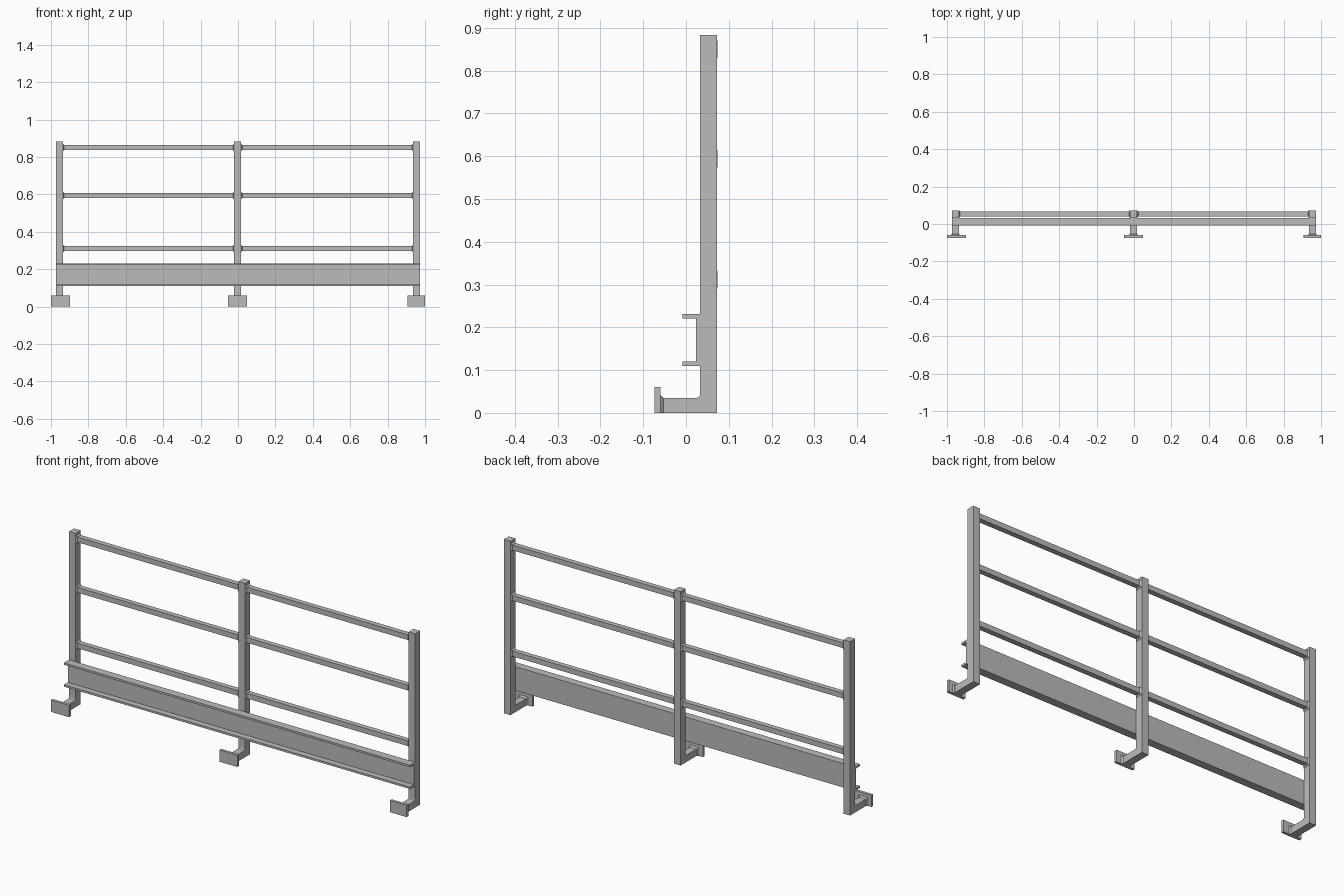
import bpy
import bmesh
from mathutils import Vector

cube = bpy.data.objects.get("Cube")
if cube:
    bpy.data.objects.remove(cube, do_unlink=True)

steel = bpy.data.materials.new("galvanised_grey")
steel.use_nodes = True
grey = (0.5, 0.5, 0.5, 1)
steel.diffuse_color = grey
steel.node_tree.nodes["Principled BSDF"].inputs["Base Color"].default_value = grey


def finish(name, bm):
    bmesh.ops.recalc_face_normals(bm, faces=bm.faces)
    mesh = bpy.data.meshes.new(name)
    bm.to_mesh(mesh)
    bm.free()
    mesh.materials.append(steel)
    obj = bpy.data.objects.new(name, mesh)
    bpy.context.collection.objects.link(obj)
    return obj


def loft(name, sections):
    """Join matching rings of points into a closed solid."""
    bm = bmesh.new()
    rings = [[bm.verts.new(p) for p in ring] for ring in sections]
    n = len(rings[0])
    for a, b in zip(rings, rings[1:]):
        for i in range(n):
            j = (i + 1) % n
            bm.faces.new((a[i], a[j], b[j], b[i]))
    bm.faces.new(rings[0])
    bm.faces.new(rings[-1])
    return finish(name, bm)


def extrude_x(name, profile, x0, x1):
    return loft(name, [[(x, y, z) for y, z in profile] for x in (x0, x1)])


def square(centre, half, axis):
    """Square ring around a centre, perpendicular to the x or y axis."""
    c = Vector(centre)
    u = Vector((0, 1, 0)) if axis == "x" else Vector((1, 0, 0))
    w = Vector((0, 0, 1))
    return [c + half * (a * u + b * w) for a, b in ((-1, -1), (1, -1), (1, 1), (-1, 1))]


HALF = 0.0185
BACK, FRONT, TOP = 0.073, 0.033, 0.883
MID_Y = (BACK + FRONT) / 2
PLATE_BACK = -0.06
posts = {"right": -0.9545, "middle": -0.0025, "left": 0.9545}
plates = {"right": (-1, -0.898), "middle": (-0.053, 0.048), "left": (0.906, 1)}

# Upright posts with a foot turned forward and a small inner weld
post_profile = [(PLATE_BACK, 0), (BACK, 0), (BACK, TOP), (FRONT, TOP),
                (FRONT, 0.042), (0.03, 0.037), (0.025, 0.035), (PLATE_BACK, 0.035)]
for side, x in posts.items():
    extrude_x(side + "_post", post_profile, x - HALF, x + HALF)

    # End plate and the weld collar that joins it to the foot
    x0, x1 = plates[side]
    extrude_x(side + "_foot_plate",
              [(-0.074, 0), (PLATE_BACK, 0), (PLATE_BACK, 0.06), (-0.074, 0.06)], x0, x1)
    loft(side + "_foot_weld", [
        [(x + s * (HALF + g), y, z) for s, z in ((-1, 0), (1, 0), (1, 0.035 + g), (-1, 0.035 + g))]
        for y, g in ((PLATE_BACK, 0.007), (-0.053, 0.0005))])

# Three square rails in two bays, flared by welds at the posts
RAIL, WELD = 0.0132, 0.007
bays = {"right": ("right", "middle"), "left": ("middle", "left")}
for level, z in (("lower", 0.311), ("middle", 0.594), ("top", 0.850)):
    for bay, (a, b) in bays.items():
        x0, x1 = posts[a] + HALF, posts[b] - HALF
        steps = [(x0, RAIL + WELD), (x0 + WELD, RAIL), (x1 - WELD, RAIL), (x1, RAIL + WELD)]
        loft(f"{bay}_{level}_rail", [square((x, MID_Y, z), h, "x") for x, h in steps])

# Channel-shaped toe board across the front of the posts
LIP, WEB, LOW, HIGH, T = -0.008, 0.023, 0.11, 0.231, 0.01
channel = [(LIP, LOW), (FRONT, LOW), (FRONT, HIGH), (LIP, HIGH),
           (LIP, HIGH - T), (WEB, HIGH - T), (WEB, LOW + T), (LIP, LOW + T)]
extrude_x("toe_board", channel, -0.973, 0.973)
